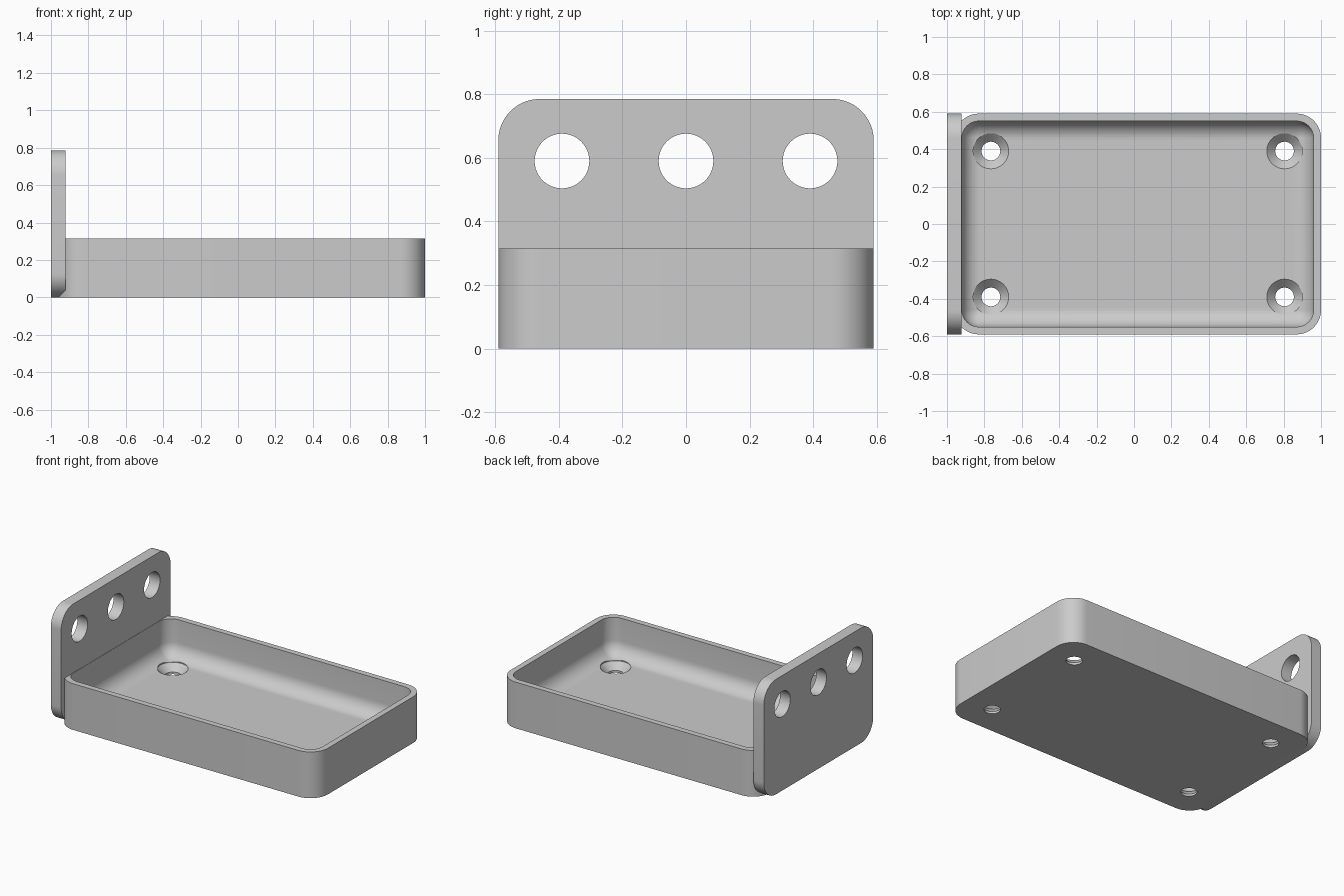
import bpy, bmesh, math
from mathutils import Matrix, Vector

cube = bpy.data.objects.get("Cube")
if cube:
    bpy.data.objects.remove(cube, do_unlink=True)

grey = bpy.data.materials.new("plain grey")
grey.use_nodes = True
GREY = (0.6, 0.6, 0.6, 1)
grey.diffuse_color = GREY
grey.node_tree.nodes["Principled BSDF"].inputs["Base Color"].default_value = GREY


def rounded_rect(half_w, half_h, radius, steps=12):
    """Counter-clockwise outline of a rounded rectangle."""
    pts = []
    for quarter, (sx, sy) in enumerate([(1, 1), (-1, 1), (-1, -1), (1, -1)]):
        for i in range(steps + 1):
            a = math.pi / 2 * (quarter + i / steps)
            pts.append((sx * (half_w - radius) + radius * math.cos(a),
                        sy * (half_h - radius) + radius * math.sin(a)))
    return pts


def circle(radius, steps=48):
    return [(radius * math.cos(math.tau * i / steps),
             radius * math.sin(math.tau * i / steps)) for i in range(steps)]


def loft(name, rings, matrix):
    """Closed solid skinned through (outline, height) rings, capped at both ends."""
    bm = bmesh.new()
    loops = [[bm.verts.new((x, y, z)) for x, y in outline] for outline, z in rings]
    for a, b in zip(loops, loops[1:]):
        for i in range(len(a)):
            j = (i + 1) % len(a)
            bm.faces.new((a[i], a[j], b[j], b[i]))
    bm.faces.new(loops[0][::-1])
    bm.faces.new(loops[-1])
    bmesh.ops.transform(bm, matrix=matrix, verts=bm.verts)
    bmesh.ops.recalc_face_normals(bm, faces=bm.faces)
    mesh = bpy.data.meshes.new(name)
    bm.to_mesh(mesh)
    bm.free()
    mesh.materials.append(grey)
    obj = bpy.data.objects.new(name, mesh)
    bpy.context.collection.objects.link(obj)
    return obj


def drill(target, cutters):
    """Cut the holes, apply the cuts and discard the cutters."""
    bpy.context.view_layer.objects.active = target
    for cutter in cutters:
        mod = target.modifiers.new("hole", "BOOLEAN")
        mod.operation = "DIFFERENCE"
        mod.solver = "EXACT"
        mod.object = cutter
        bpy.ops.object.modifier_apply(modifier=mod.name)
        bpy.data.objects.remove(cutter, do_unlink=True)


def smooth(obj):
    bpy.ops.object.select_all(action="DESELECT")
    obj.select_set(True)
    bpy.context.view_layer.objects.active = obj
    bpy.ops.object.shade_smooth_by_angle(angle=math.radians(30))


# Tray: outer wall, rim, inner wall and a filleted floor
HALF_X, HALF_Y, HEIGHT = 0.98, 0.59, 0.315
CORNER, WALL, FLOOR, FILLET = 0.13, 0.04, 0.06, 0.1
TRAY_X = 1 - HALF_X


def tray_ring(inset, z):
    return rounded_rect(HALF_X - inset, HALF_Y - inset, max(CORNER - inset, 0.004)), z


rings = [tray_ring(0, 0), tray_ring(0, HEIGHT), tray_ring(WALL, HEIGHT)]
for i in range(11):
    a = math.pi / 2 * i / 10
    rings.append(tray_ring(WALL + FILLET * (1 - math.cos(a)),
                           FLOOR + FILLET * (1 - math.sin(a))))
tray = loft("tray", rings, Matrix.Translation((TRAY_X, 0, 0)))

# Countersunk screw holes in the tray floor
SINK, BORE = 0.095, 0.05
profile = [(BORE, -0.05), (BORE, FLOOR - (SINK - BORE)), (SINK, FLOOR), (SINK, FLOOR + 0.05)]
drill(tray, [loft("screw_hole_cutter", [(circle(r), z) for r, z in profile],
                  Matrix.Translation((TRAY_X + sx * 0.785, sy * 0.39, 0)))
             for sx in (-1, 1) for sy in (-1, 1)])
smooth(tray)

# Upright end plate with three round holes
THICK, PLATE_H = 0.078, 0.785
upright = Matrix(((0, 0, 1, -1), (1, 0, 0, 0), (0, 1, 0, PLATE_H / 2), (0, 0, 0, 1)))
outline = rounded_rect(HALF_Y, PLATE_H / 2, CORNER)
plate = loft("end_plate", [(outline, 0), (outline, THICK)], upright)
drill(plate, [loft("plate_hole_cutter", [(circle(0.086), -0.1), (circle(0.086), 0.2)],
                   upright @ Matrix.Translation(Vector((y, 0.59 - PLATE_H / 2, 0))))
              for y in (-0.39, 0, 0.39)])
smooth(plate)
